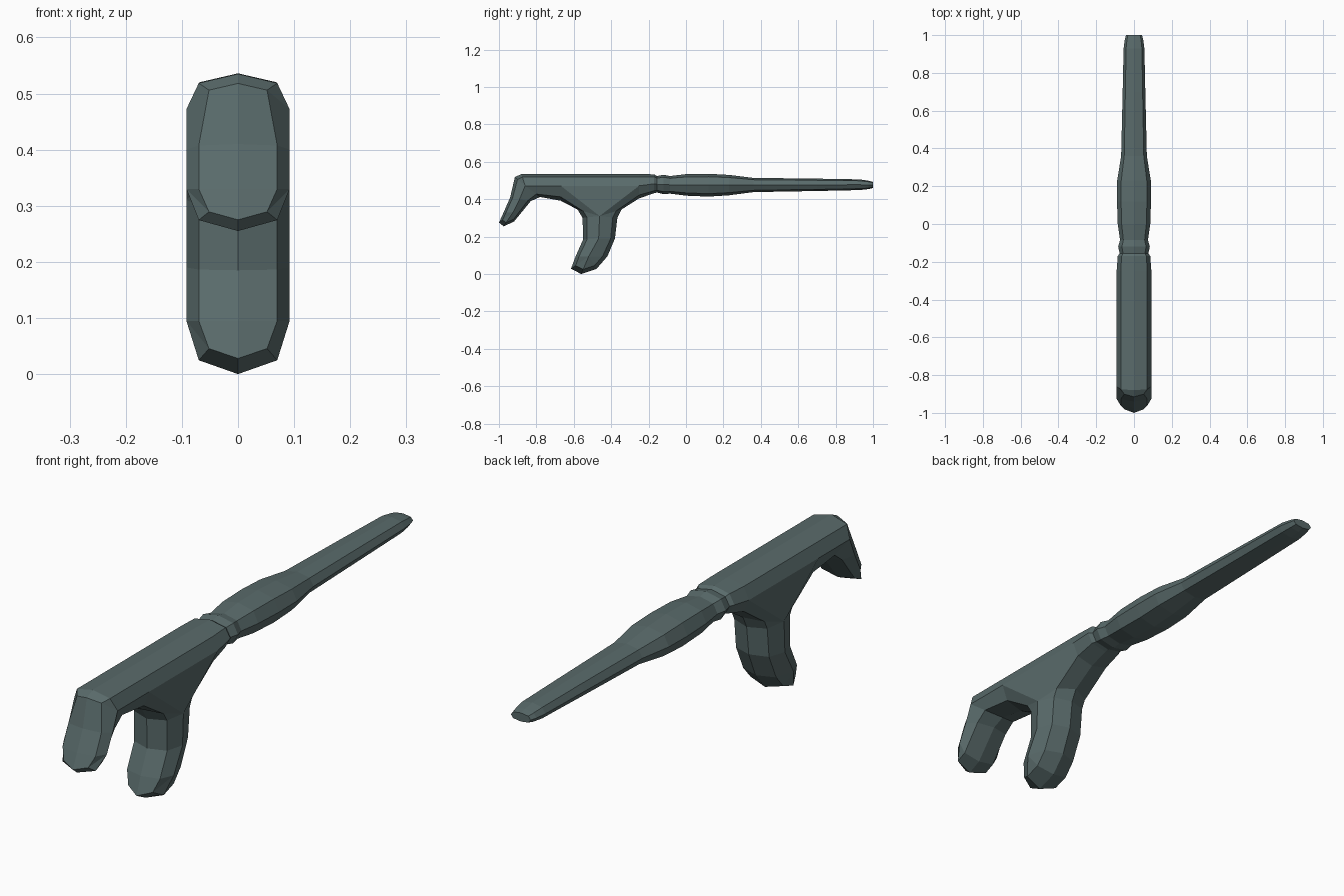
import bpy, bmesh

if "Cube" in bpy.data.objects:
    bpy.data.objects.remove(bpy.data.objects["Cube"])

bm = bmesh.new()
W, SH, MID = 0.092, 0.76, 0.26     # half width, shoulder ratio, shoulder depth

# Centre line of the head (y, z): bar, front hook, then grip
spine = [(-.25, .472), (-.67, .472), (-.86, .472), (-.89, .40), (-.925, .33),
         (-.462, .31), (-.467, .19), (-.52, .095)]
# Head outline (y, z, nearest spine point, shoulder width)
outline = [(-.25, .535, 0, 1), (-.67, .535, 1, 1), (-.88, .535, 2, 1), (-.915, .518, 2, .74),
           (-.94, .41, 3, 1), (-.975, .33, 4, 1), (-1, .275, 4, .74), (-.975, .255, 4, 1),
           (-.92, .28, 4, 1), (-.83, .39, 3, 1), (-.78, .412, 2, 1), (-.67, .392, 1, 1),
           (-.58, .345, 5, 1), (-.553, .30, 5, 1), (-.55, .185, 6, 1), (-.59, .095, 7, 1),
           (-.615, .028, 7, .74), (-.56, .0, 7, 1), (-.478, .028, 7, 1), (-.42, .095, 7, 1),
           (-.38, .19, 6, 1), (-.367, .30, 5, 1), (-.345, .345, 5, 1), (-.25, .405, 0, 1)]


def head():
    ridge = [bm.verts.new((0, y, z)) for y, z, k, f in outline]
    for s in (-1, 1):
        mid = [bm.verts.new((s * W, y, z)) for y, z in spine]
        shoulder = [bm.verts.new((s * W * SH * f, y + (spine[k][0] - y) * MID,
                                  z + (spine[k][1] - z) * MID)) for y, z, k, f in outline]
        for i in range(len(outline) - 1):
            a, b = outline[i][2], outline[i + 1][2]
            bm.faces.new((ridge[i], ridge[i + 1], shoulder[i + 1], shoulder[i]))
            rim = [shoulder[i], shoulder[i + 1], mid[b]]
            bm.faces.new(rim if a == b else rim + [mid[a]])
        bm.faces.new((mid[0], mid[1], mid[5]))   # flat web above the grip


# Shaft stations (y, half width, top z, bottom z): collar, swell, taper
stations = [(-.25, W, .535, .405), (-.17, .086, .533, .432), (-.155, .076, .524, .436),
            (-.12, .084, .531, .427), (-.085, .074, .524, .43), (0, .086, .534, .419),
            (.12, .09, .536, .414), (.23, .089, .53, .421), (.36, .068, .514, .438),
            (.70, .06, .510, .444), (.93, .055, .506, .449), (.975, .049, .499, .454),
            (1.0, .042, .493, .46)]


def shaft():
    rings = []
    for y, w, t, b in stations:
        m = .472 if y < -.2 else (t + b) / 2
        ts, bs = t + (m - t) * MID, b + (m - b) * MID
        pts = [(0, t), (w * SH, ts), (w, m), (w * SH, bs),
               (0, b), (-w * SH, bs), (-w, m), (-w * SH, ts)]
        rings.append([bm.verts.new((x, y, z)) for x, z in pts])
    for r, q in zip(rings, rings[1:]):
        for i in range(8):
            j = (i + 1) % 8
            bm.faces.new((r[i], r[j], q[j], q[i]))
    bm.faces.new(rings[-1])


head()
shaft()
bmesh.ops.remove_doubles(bm, verts=bm.verts, dist=0.0005)
bmesh.ops.recalc_face_normals(bm, faces=bm.faces)

me = bpy.data.meshes.new("hooked_handle")
bm.to_mesh(me)
bm.free()
obj = bpy.data.objects.new("hooked_handle", me)
bpy.context.collection.objects.link(obj)

# Dark slate finish
mat = bpy.data.materials.new("slate")
mat.diffuse_color = (.10, .145, .145, 1)
mat.use_nodes = True
mat.node_tree.nodes["Principled BSDF"].inputs["Base Color"].default_value = mat.diffuse_color
me.materials.append(mat)

# Stop the bar's last head section drifting: keep the whole part centred lengthwise
ys = [v.co.y for v in me.vertices]
for v in me.vertices:
    v.co.y -= (max(ys) + min(ys)) / 2
